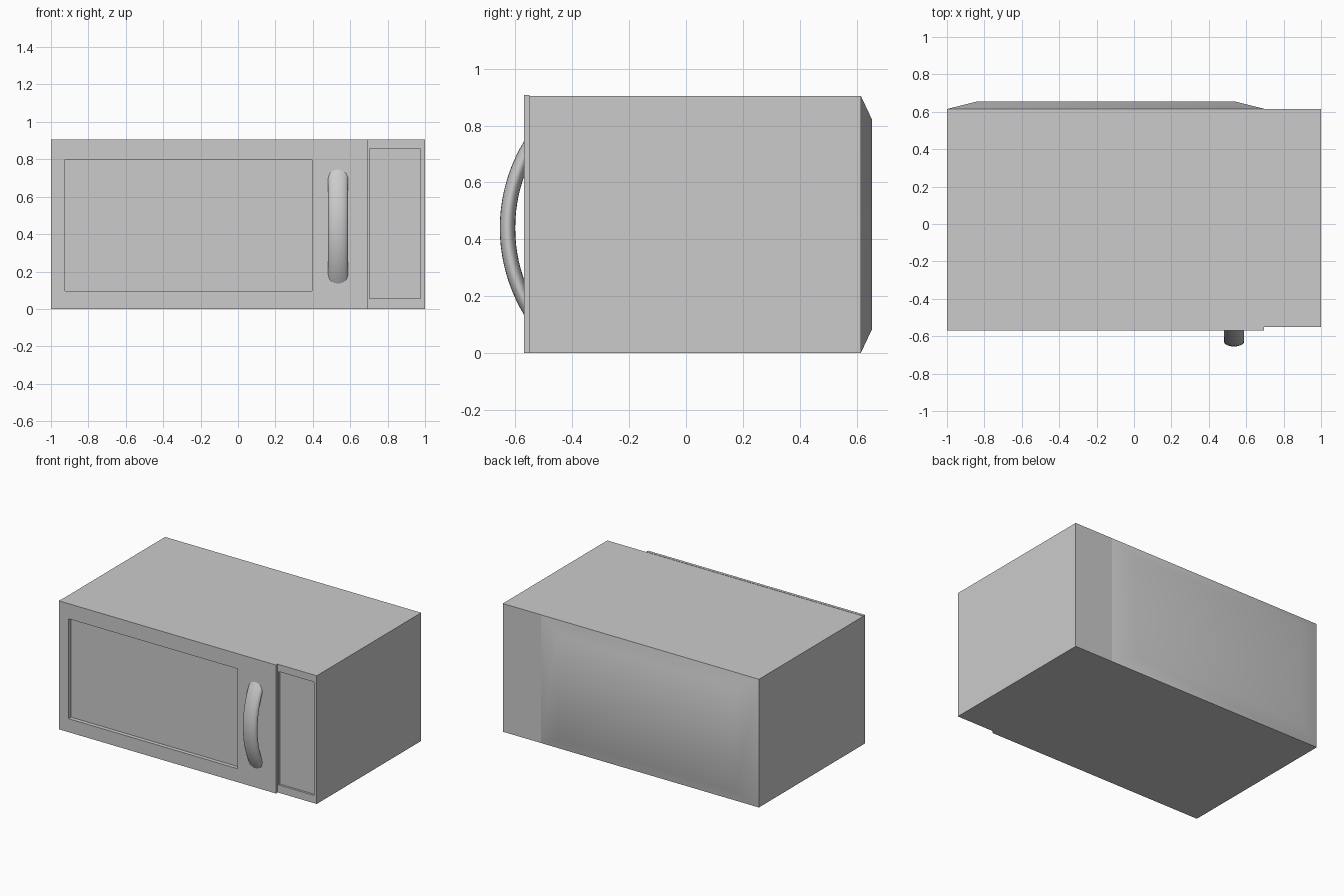
import bpy, bmesh, math

if "Cube" in bpy.data.objects:
    bpy.data.objects.remove(bpy.data.objects["Cube"])


def new_object(name, bm):
    bmesh.ops.recalc_face_normals(bm, faces=bm.faces)
    mesh = bpy.data.meshes.new(name)
    bm.to_mesh(mesh)
    bm.free()
    ob = bpy.data.objects.new(name, mesh)
    bpy.context.collection.objects.link(ob)
    return ob


def box(name, x, y, z):
    bm = bmesh.new()
    bmesh.ops.create_cube(bm, size=1)
    for v in bm.verts:
        v.co = [a[0] if c < 0 else a[1] for a, c in zip((x, y, z), v.co)]
    return new_object(name, bm)


def cut(target, cutter):
    cutter.hide_render = True
    cutter.hide_viewport = True
    mod = target.modifiers.new("recess", 'BOOLEAN')
    mod.operation = 'DIFFERENCE'
    mod.solver = 'EXACT'
    mod.object = cutter


def smooth(ob):
    bpy.ops.object.select_all(action='DESELECT')
    ob.select_set(True)
    bpy.context.view_layer.objects.active = ob
    bpy.ops.object.shade_smooth_by_angle(angle=math.radians(40))


# cabinet and door, with recessed window and control panel
cabinet = box("cabinet", (-1, 1), (-0.55, 0.615), (0, 0.905))
door = box("door", (-1, 0.695), (-0.57, -0.55), (0, 0.907))
window = box("window_cutter", (-0.925, 0.395), (-0.7, -0.542), (0.095, 0.80))
panel = box("panel_cutter", (0.703, 0.977), (-0.7, -0.535), (0.055, 0.855))
cut(cabinet, window)
cut(cabinet, panel)
cut(door, window)

# tapered rear housing, open where it meets the cabinet
bm = bmesh.new()
rings = []
for x0, x1, y, z0, z1 in ((-1, 0.7, 0.615, 0, 0.905), (-0.84, 0.54, 0.655, 0.085, 0.82)):
    rings.append([bm.verts.new((x, y, z)) for x, z in ((x0, z0), (x1, z0), (x1, z1), (x0, z1))])
for i in range(4):
    j = (i + 1) % 4
    bm.faces.new((rings[0][i], rings[0][j], rings[1][j], rings[1][i]))
bm.faces.new(rings[1])
smooth(new_object("rear_housing", bm))

# bowed door handle: oval section swept along an arc, ends sunk in the door
bm = bmesh.new()
R, SIDES, STEPS = 0.563, 20, 20
centre_y, centre_z = -0.655 + 0.027 + R, 0.44
rings = []
for i in range(STEPS + 1):
    a = math.radians(-31.5 + 63 * i / STEPS)
    ring = []
    for k in range(SIDES):
        t = 2 * math.pi * k / SIDES
        r = R + 0.027 * math.sin(t)
        ring.append(bm.verts.new((0.535 + 0.054 * math.cos(t),
                                  min(centre_y - r * math.cos(a), -0.56),
                                  centre_z + r * math.sin(a))))
    rings.append(ring)
for r0, r1 in zip(rings, rings[1:]):
    for k in range(SIDES):
        j = (k + 1) % SIDES
        bm.faces.new((r0[k], r0[j], r1[j], r1[k]))
smooth(new_object("door_handle", bm))
